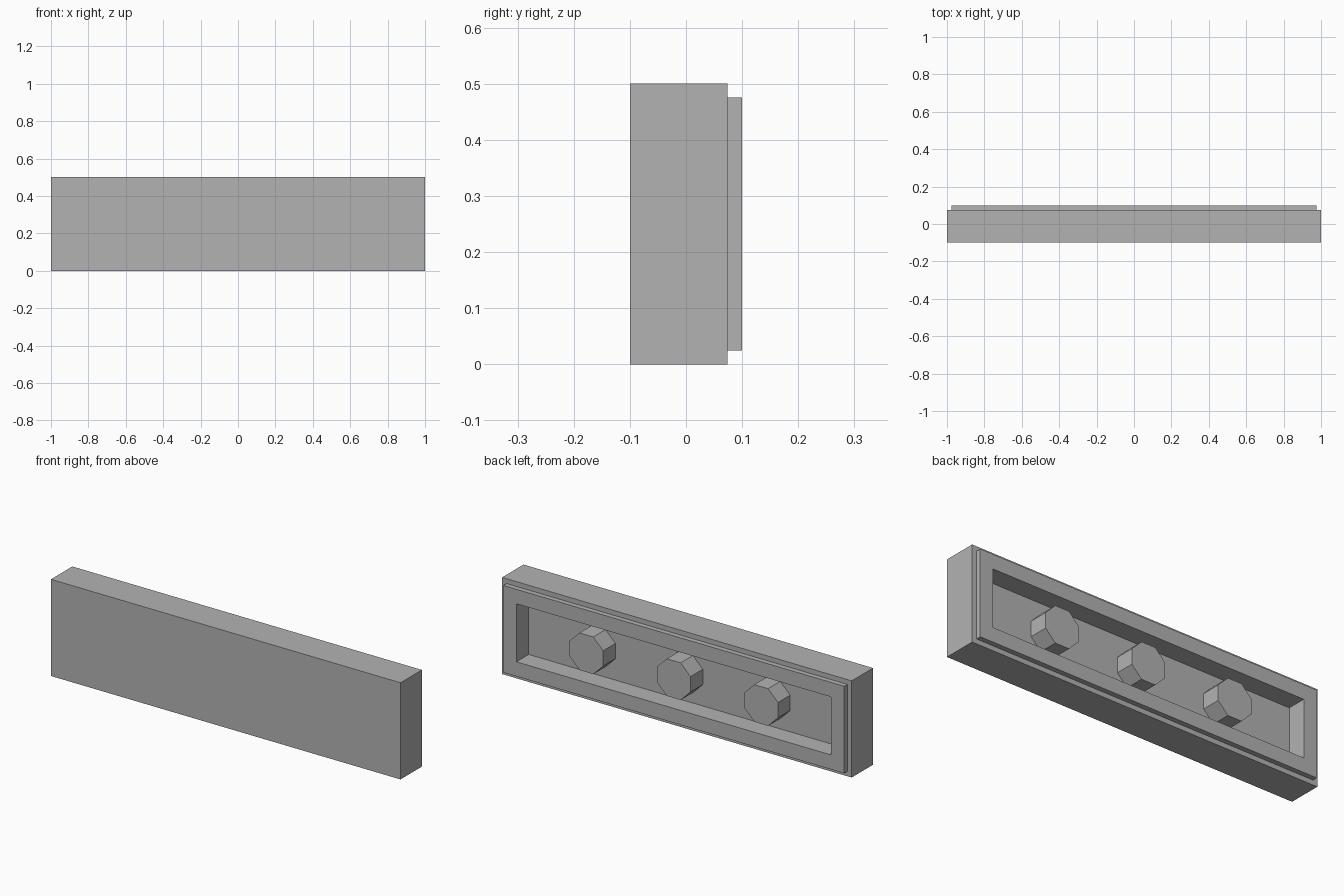
import bpy, bmesh, math
from mathutils import Matrix

cube = bpy.data.objects.get("Cube")
if cube:
    bpy.data.objects.remove(cube, do_unlink=True)

grey = bpy.data.materials.new("plain grey")
grey.use_nodes = True
colour = (0.45, 0.45, 0.45, 1)
grey.diffuse_color = colour
grey.node_tree.nodes["Principled BSDF"].inputs["Base Color"].default_value = colour

LENGTH, HEIGHT = 2.0, 0.5
FRONT, STEP, BACK, FLOOR = -0.1, 0.074, 0.1, 0.0
MID = HEIGHT / 2


def add_object(name, bm):
    bmesh.ops.recalc_face_normals(bm, faces=bm.faces)
    mesh = bpy.data.meshes.new(name)
    bm.to_mesh(mesh)
    bm.free()
    mesh.materials.append(grey)
    obj = bpy.data.objects.new(name, mesh)
    bpy.context.collection.objects.link(obj)


def ring(bm, inset, y):
    """Rectangle of vertices inset from the outline, at depth y."""
    w, h = LENGTH / 2 - inset, MID - inset
    return [bm.verts.new((sx * w, y, MID + sz * h))
            for sx, sz in ((-1, -1), (1, -1), (1, 1), (-1, 1))]


# Tile body: front plate, outer step, raised rim and open recess
bm = bmesh.new()
rings = [ring(bm, inset, y) for inset, y in (
    (0, FRONT), (0, STEP), (0.025, STEP), (0.025, BACK), (0.1, BACK), (0.1, FLOOR))]
for a, b in zip(rings, rings[1:]):
    for i in range(4):
        j = (i + 1) % 4
        bm.faces.new((a[i], a[j], b[j], b[i]))
bm.faces.new(rings[0])
bm.faces.new(rings[-1])
add_object("tile_body", bm)

# Three eight-sided pegs standing in the recess
for name, x in (("right_peg", -0.5), ("middle_peg", 0), ("left_peg", 0.5)):
    bm = bmesh.new()
    place = (Matrix.Translation((x, (FLOOR + BACK) / 2, MID))
             @ Matrix.Rotation(math.pi / 2, 4, "X")
             @ Matrix.Rotation(math.pi / 8, 4, "Z"))
    bmesh.ops.create_cone(bm, cap_ends=True, segments=8, radius1=0.104,
                          radius2=0.104, depth=BACK - FLOOR, matrix=place)
    add_object(name, bm)
